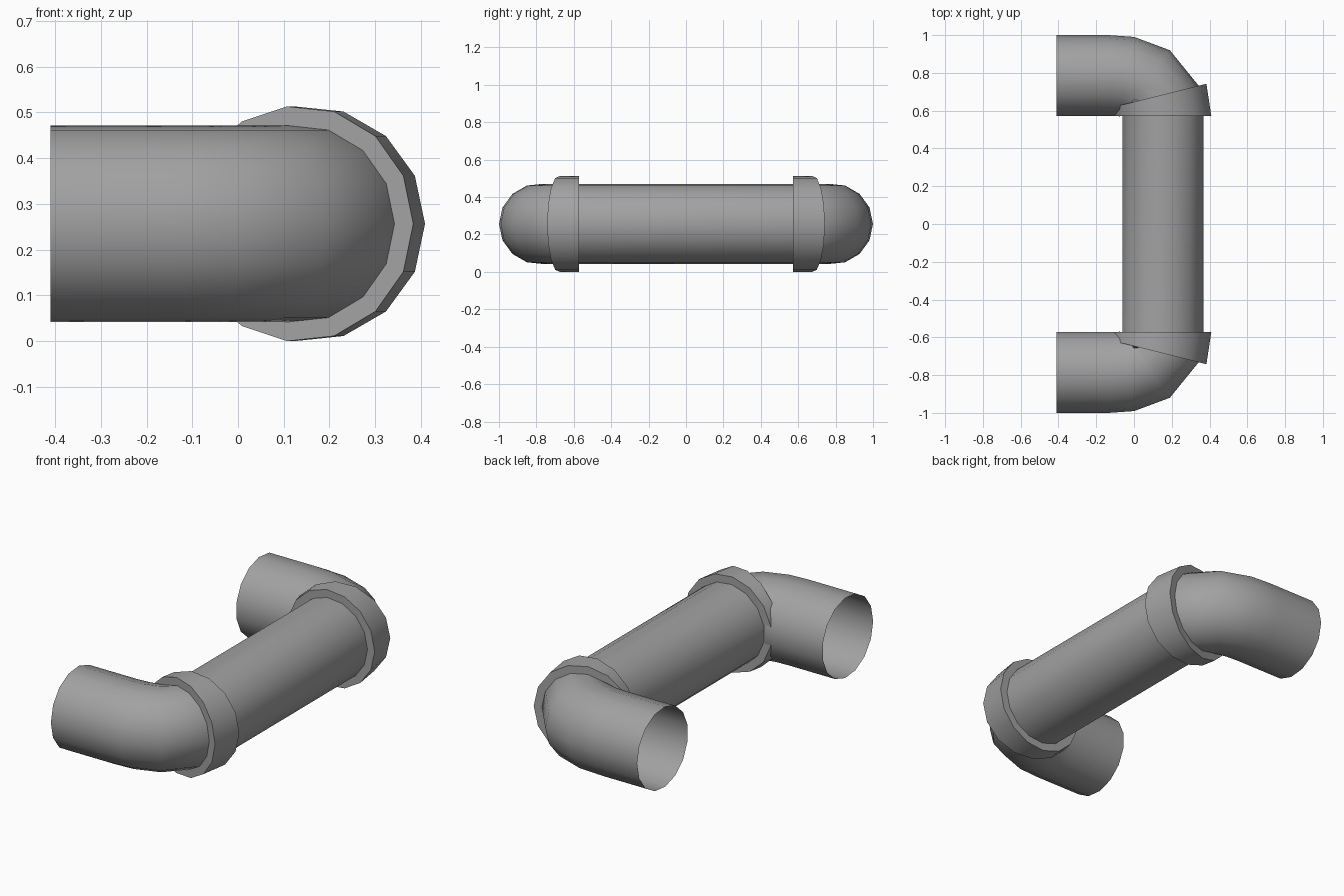
import bpy, bmesh
from math import radians, sin, cos, pi
from mathutils import Vector

if "Cube" in bpy.data.objects:
    bpy.data.objects.remove(bpy.data.objects["Cube"], do_unlink=True)

SIDES = 15
PIPE_R, COLLAR_R = 0.2157, 0.258
MID_Z = 0.2565

grey = bpy.data.materials.new("pipe grey")
grey.use_nodes = True
grey.diffuse_color = (0.36, 0.36, 0.36, 1)
grey.node_tree.nodes["Principled BSDF"].inputs["Base Color"].default_value = (0.36, 0.36, 0.36, 1)


def ring(bm, station, radius):
    """Circle of vertices across the path; the first one is on the outside of the bend."""
    x, y, heading = station
    a = radians(heading)
    out = Vector((sin(a), -cos(a), 0))
    centre = Vector((x, y, MID_Z))
    return [bm.verts.new(centre + radius * (out * cos(t) + Vector((0, 0, sin(t)))))
            for t in (2 * pi * i / SIDES for i in range(SIDES))]


def bridge(bm, a, b):
    for i in range(SIDES):
        j = (i + 1) % SIDES
        bm.faces.new((a[i], a[j], b[j], b[i]))


def finish(bm, name):
    bmesh.ops.recalc_face_normals(bm, faces=bm.faces)
    mesh = bpy.data.meshes.new(name)
    bm.to_mesh(mesh)
    bm.free()
    mesh.materials.append(grey)
    obj = bpy.data.objects.new(name, mesh)
    bpy.context.collection.objects.link(obj)
    bpy.ops.object.select_all(action="DESELECT")
    obj.select_set(True)
    bpy.context.view_layer.objects.active = obj
    bpy.ops.object.shade_smooth_by_angle(angle=radians(45))
    return obj


# Path of the front arm and elbow: x, y, heading in degrees
front = [(-0.41, -0.784, 0), (-0.13, -0.784, 0), (-0.037, -0.778, 10),
         (0.063, -0.7455, 36), (0.133, -0.68, 76), (0.151, -0.573, 90)]
back = [(x, -y, 180 - h) for x, y, h in reversed(front)]

# Open-ended bent pipe
bm = bmesh.new()
rings = [ring(bm, s, PIPE_R) for s in front + back]
for a, b in zip(rings, rings[1:]):
    bridge(bm, a, b)
finish(bm, "bent_pipe")

# Wedge-shaped collars where the elbows meet the straight run
for name, ends in (("front_collar", front[-2:]), ("back_collar", back[:2])):
    bm = bmesh.new()
    outer = [ring(bm, s, COLLAR_R) for s in ends]
    inner = [ring(bm, s, PIPE_R) for s in ends]
    bridge(bm, outer[0], outer[1])
    for o, i in zip(outer, inner):
        bridge(bm, o, i)
    finish(bm, name)
